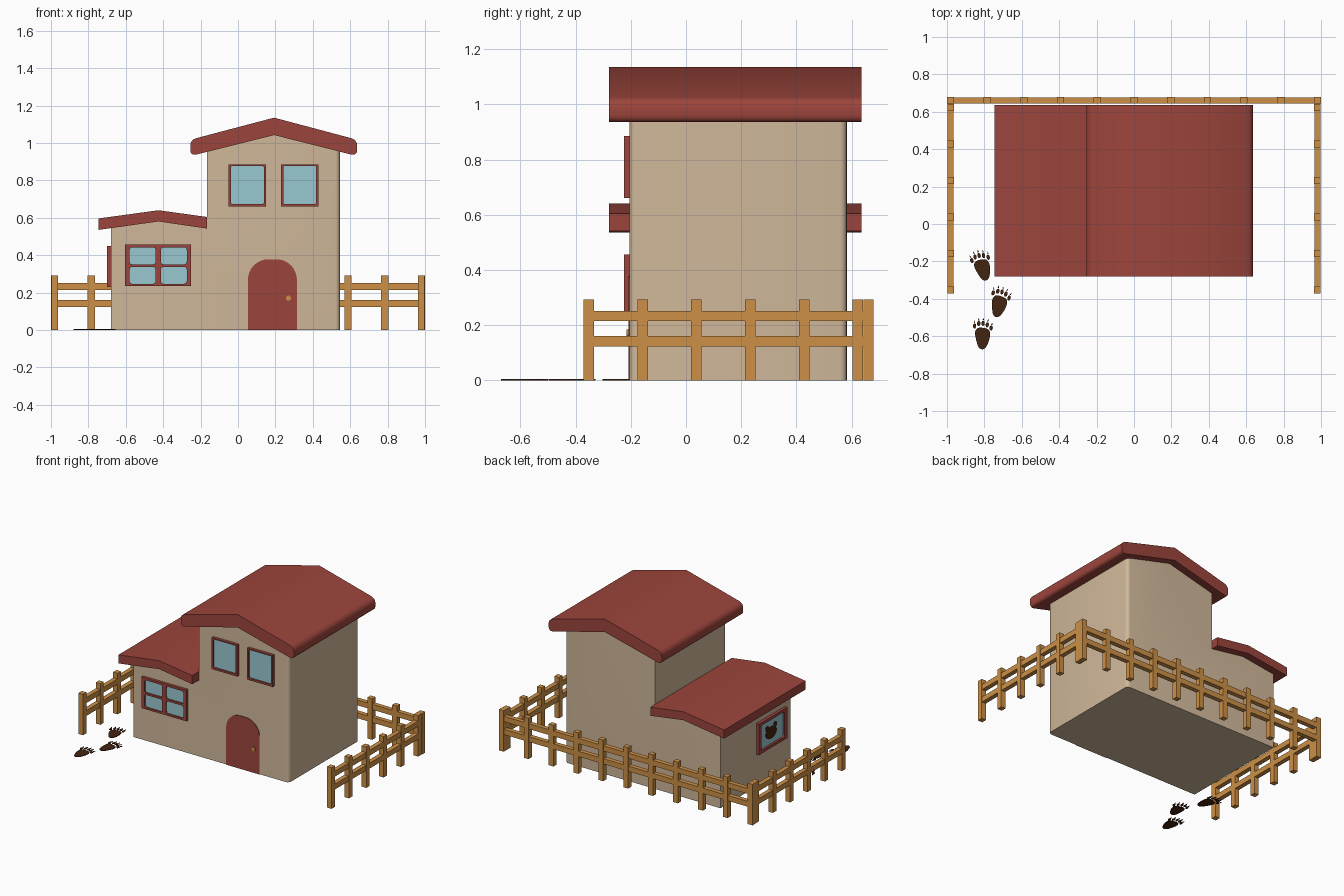
import bpy, bmesh, math
from mathutils import Vector

if "Cube" in bpy.data.objects:
    bpy.data.objects.remove(bpy.data.objects["Cube"])

def material(name, rgb):
    m = bpy.data.materials.new(name)
    lin = [((c / 255 + 0.055) / 1.055) ** 2.4 for c in rgb]
    m.diffuse_color = (*lin, 1)
    m.use_nodes = True
    m.node_tree.nodes["Principled BSDF"].inputs["Base Color"].default_value = m.diffuse_color
    return m

WALL = material("beige_wall", (208, 184, 154))
RED = material("brick_red", (156, 69, 60))
GLASS = material("pale_blue_glass", (152, 200, 209))
WOOD = material("fence_wood", (205, 144, 71))
BROWN = material("dark_brown", (68, 35, 15))
FRONT = (math.pi / 2, 0, 0)
LEFT = (math.pi / 2, 0, -math.pi / 2)

def finish(name, mesh, mat):
    ob = bpy.data.objects.new(name, mesh)
    mesh.materials.clear()
    mesh.materials.append(mat)
    bpy.context.collection.objects.link(ob)
    return ob

def prism(name, profile, y0, y1, mat, round_edge=None, radius=0.02):
    """Extrude an xz profile along y and round the edges picked by round_edge."""
    bm = bmesh.new()
    face = bm.faces.new([bm.verts.new((x, y0, z)) for x, z in profile])
    ext = bmesh.ops.extrude_face_region(bm, geom=[face])
    moved = [v for v in ext["geom"] if isinstance(v, bmesh.types.BMVert)]
    bmesh.ops.translate(bm, verts=moved, vec=(0, y1 - y0, 0))
    if round_edge:
        edges = [e for e in bm.edges if round_edge(*(v.co for v in e.verts))]
        bmesh.ops.bevel(bm, geom=edges, offset=radius, segments=4, profile=0.5, affect='EDGES')
    bmesh.ops.recalc_face_normals(bm, faces=bm.faces)
    me = bpy.data.meshes.new(name)
    bm.to_mesh(me)
    bm.free()
    ob = finish(name, me, mat)
    bpy.ops.object.select_all(action='DESELECT')
    ob.select_set(True)
    bpy.context.view_layer.objects.active = ob
    bpy.ops.object.shade_smooth_by_angle(angle=math.radians(35))
    return ob

def plate(name, loops, thick, mat, loc=(0, 0, 0), rot=(0, 0, 0)):
    """Flat plate from closed 2D loops; inner loops become holes."""
    cu = bpy.data.curves.new(name, 'CURVE')
    cu.dimensions, cu.fill_mode, cu.extrude = '2D', 'BOTH', thick / 2
    for loop in loops:
        sp = cu.splines.new('POLY')
        sp.points.add(len(loop) - 1)
        for p, (x, y) in zip(sp.points, loop):
            p.co = (x, y, 0, 1)
        sp.use_cyclic_u = True
    tmp = bpy.data.objects.new(name + "_outline", cu)
    bpy.context.collection.objects.link(tmp)
    dg = bpy.context.evaluated_depsgraph_get()
    me = bpy.data.meshes.new_from_object(tmp.evaluated_get(dg))
    bpy.data.objects.remove(tmp)
    bm = bmesh.new()
    bm.from_mesh(me)
    bmesh.ops.remove_doubles(bm, verts=bm.verts, dist=1e-5)
    bmesh.ops.recalc_face_normals(bm, faces=bm.faces)
    for f in bm.faces:
        f.smooth = False
    bm.to_mesh(me)
    bm.free()
    ob = finish(name, me, mat)
    ob.location, ob.rotation_euler = loc, rot
    return ob

def rrect(x0, y0, x1, y1, top=0.0, bottom=None):
    bottom = top if bottom is None else bottom
    pts = []
    for sx, sy, a in ((1, 1, 0), (-1, 1, 90), (-1, -1, 180), (1, -1, 270)):
        r = top if sy > 0 else bottom
        cx = x1 - r if sx > 0 else x0 + r
        cy = y1 - r if sy > 0 else y0 + r
        n = 8 if r else 0
        for i in range(n + 1):
            t = math.radians(a + 90 * i / max(n, 1))
            pts.append((cx + r * math.cos(t), cy + r * math.sin(t)))
    return pts

def ellipse(cx, cy, rx, ry, n=20):
    return [(cx + rx * math.cos(2 * math.pi * i / n), cy + ry * math.sin(2 * math.pi * i / n))
            for i in range(n)]

def box(name, lo, hi, mat):
    return prism(name, [(lo[0], lo[2]), (hi[0], lo[2]), (hi[0], hi[2]), (lo[0], hi[2])],
                 lo[1], hi[1], mat)

# House walls: tall right part with gable, low left part, rounded right corners
prism("house_walls", [(-0.68, 0), (0.545, 0), (0.545, 0.965), (0.195, 1.06), (-0.165, 0.965),
                      (-0.165, 0.57), (-0.425, 0.60), (-0.68, 0.56)], -0.205, 0.583, WALL,
      lambda a, b: min(a.x, b.x) > 0.54 and abs(a.z - b.z) > 0.5, 0.025)

# Roofs: the tall one has rounded eaves
prism("tall_roof", [(-0.255, 0.93), (0.193, 1.042), (0.637, 0.93), (0.637, 1.017),
                    (0.193, 1.135), (-0.255, 1.017)], -0.28, 0.637, RED,
      lambda a, b: abs(a.y - b.y) > 0.5 and (min(a.x, b.x) > 0.6 or max(a.x, b.x) < -0.2), 0.03)
prism("low_roof", [(-0.747, 0.535), (-0.425, 0.58), (-0.165, 0.542), (-0.165, 0.604),
                   (-0.425, 0.64), (-0.747, 0.596)], -0.28, 0.637, RED)

# Front windows
def window(name, outer, panes, loc, rot, glass_loc):
    plate(name + "_frame", [outer] + panes, 0.03, RED, loc, rot)
    plate(name + "_glass", panes, 0.008, GLASS, glass_loc, rot)

def front_window(name, outer, panes):
    window(name, outer, panes, (0, -0.21, 0), FRONT, (0, -0.21, 0))

for side, x in (("left", -0.05), ("right", 0.23)):
    front_window(f"upper_{side}_window", rrect(x, 0.66, x + 0.2, 0.885),
                 [rrect(x + 0.012, 0.674, x + 0.188, 0.876, 0.008)])
front_window("lower_window", rrect(-0.605, 0.234, -0.25, 0.456),
             [rrect(x, z, x + 0.138, z + 0.09, 0.014)
              for x in (-0.579, -0.412) for z in (0.247, 0.351)])

# Left side window with an animal head silhouette
window("side_window", rrect(-0.18, 0.23, 0.14, 0.45), [rrect(-0.15, 0.25, 0.11, 0.43, 0.015)],
       (-0.686, 0, 0), LEFT, (-0.684, 0, 0))
for part, e in (("head", (-0.025, 0.33, 0.062, 0.043)), ("left_ear", (-0.07, 0.372, 0.02, 0.02)),
                ("right_ear", (0.02, 0.372, 0.02, 0.02))):
    x = -0.689 if part == "head" else -0.6885
    plate("silhouette_" + part, [ellipse(*e)], 0.004, BROWN, (x, 0, 0), LEFT)

# Door and knob
plate("front_door", [rrect(0.053, 0, 0.315, 0.378, 0.11, 0)], 0.008, RED, (0, -0.205, 0), FRONT)
plate("door_knob", [ellipse(0.27, 0.17, 0.014, 0.014)], 0.008, WOOD, (0, -0.211, 0), FRONT)

# Fence: posts and rails along the back and both sides
H = 0.018
for i in range(11):
    x = -0.981 + 0.1962 * i
    box("back_post", (x - 0.019, 0.643, 0), (x + 0.019, 0.679, 0.292), WOOD)
for z in (0.122, 0.214):
    box("back_rail", (-0.99, 0.645, z), (0.99, 0.677, z + 0.038), WOOD)
for s in (-1, 1):
    cx = s * 0.98
    for i in range(6):
        y = -0.352 + 0.195 * i
        box("side_post", (cx - H, y - 0.019, 0), (cx + H, y + 0.019, 0.292), WOOD)
    for z in (0.122, 0.214):
        box("side_rail", (cx - 0.016, -0.36, z), (cx + 0.016, 0.646, z + 0.038), WOOD)

# Paw prints: pad, five toes and claws
def smooth(pts, times=2):
    for _ in range(times):
        out = []
        for a, b in zip(pts, pts[1:] + pts[:1]):
            a, b = Vector(a), Vector(b)
            out += [tuple(a * 0.75 + b * 0.25), tuple(a * 0.25 + b * 0.75)]
        pts = out
    return pts

PAD = [(-.043, .008), (-.032, .033), (0, .036), (.032, .031), (.043, .006), (.038, -.03),
       (.026, -.068), (.005, -.083), (-.016, -.072), (-.031, -.035)]
paw = [smooth(PAD)]
for x, y in ((-.046, .041), (-.025, .056), (-.002, .059), (.021, .053), (.043, .038)):
    paw.append(ellipse(x, y, .009, .014, 12))
    paw.append([(x * 1.05 - .004, y + .017), (x * 1.05 + .004, y + .017), (x * 1.12, y + .031)])
for i, (x, y, a) in enumerate(((-0.813, -0.225, 13), (-0.72, -0.42, -16), (-0.81, -0.59, -5))):
    plate(f"paw_print_{i + 1}", paw, 0.004, BROWN, (x, y, 0.002), (0, 0, math.radians(a)))
